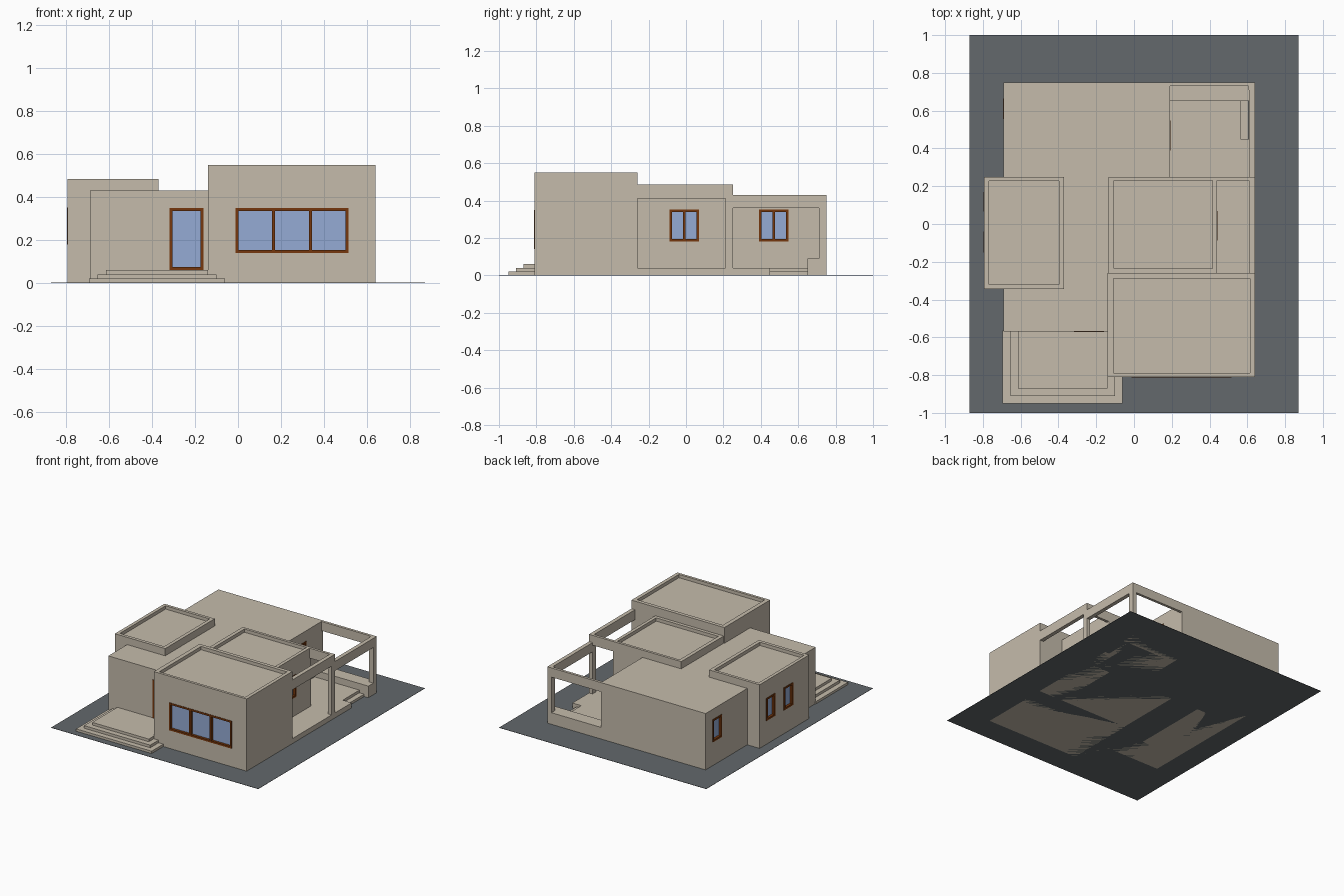
import bpy, bmesh
from mathutils import Vector

if "Cube" in bpy.data.objects:
    bpy.data.objects.remove(bpy.data.objects["Cube"])


def material(name, rgb):
    m = bpy.data.materials.new(name)
    m.diffuse_color = (*rgb, 1)
    m.use_nodes = True
    m.node_tree.nodes["Principled BSDF"].inputs["Base Color"].default_value = m.diffuse_color
    return m


STONE = material("beige_render", (0.56, 0.50, 0.41))
GROUND = material("slate_grey", (0.125, 0.14, 0.15))
WOOD = material("brown_wood", (0.18, 0.038, 0.004))
GLASS = material("blue_glass", (0.30, 0.41, 0.66))


def boxes(name, mat, items):
    """One object from boxes given as (x0, x1, y0, y1, z0, z1)."""
    bm = bmesh.new()
    for x0, x1, y0, y1, z0, z1 in items:
        vs = bmesh.ops.create_cube(bm, size=1)["verts"]
        for v in vs:
            v.co = Vector((x1 if v.co.x > 0 else x0,
                           y1 if v.co.y > 0 else y0,
                           z1 if v.co.z > 0 else z0))
    me = bpy.data.meshes.new(name)
    bm.to_mesh(me)
    bm.free()
    me.materials.append(mat)
    ob = bpy.data.objects.new(name, me)
    bpy.context.collection.objects.link(ob)
    return ob


def cut(ob, box):
    """Carve a box out of an object."""
    c = boxes("cutter", STONE, [box])
    c.hide_render = True
    mod = ob.modifiers.new("cut", "BOOLEAN")
    mod.operation = "DIFFERENCE"
    mod.solver = "EXACT"
    mod.object = c
    bpy.context.view_layer.objects.active = ob
    bpy.ops.object.modifier_apply(modifier=mod.name)
    bpy.data.objects.remove(c, do_unlink=True)


def window(name, wall, axis, plane, out, u0, u1, z0, z1, panes):
    """Recessed framed window; out is the wall's outward sign on the axis."""
    def place(a, b, d0, d1, lo, hi):
        p, q = sorted((plane - out * d0, plane - out * d1))
        return (p, q, a, b, lo, hi) if axis == "x" else (a, b, p, q, lo, hi)

    cut(wall, place(u0, u1, -0.02, 0.03, z0, z1))
    t, front, back = 0.014, -0.003, 0.03
    bars = [place(u0, u1, front, back, z0, z0 + t),
            place(u0, u1, front, back, z1 - t, z1)]
    for i in range(panes + 1):
        a = u0 + (u1 - u0 - t) * i / panes
        bars.append(place(a, a + t, front, back, z0 + t, z1 - t))
    boxes(name + "_frame", WOOD, bars)
    boxes(name + "_glass", GLASS,
          [place(u0 + t, u1 - t, 0.016, 0.024, z0 + t, z1 - t)])


# Ground plate
boxes("ground_plate", GROUND, [(-0.87, 0.87, -1, 1, 0, 0.002)])

# Solid building volumes
main = boxes("main_volume", STONE, [(-0.69, 0.19, -0.57, 0.75, 0, 0.43)])
front = boxes("front_volume", STONE, [(-0.14, 0.64, -0.81, -0.26, 0, 0.55)])
middle = boxes("middle_volume", STONE, [(-0.135, 0.44, -0.265, 0.25, 0, 0.485)])
left = boxes("left_volume", STONE, [(-0.793, -0.37, -0.345, 0.25, 0, 0.485)])

# Sunken roofs behind parapets
cut(front, (-0.108, 0.613, -0.79, -0.288, 0.525, 0.7))
cut(middle, (-0.107, 0.415, -0.235, 0.23, 0.46, 0.7))
cut(left, (-0.768, -0.397, -0.32, 0.228, 0.46, 0.7))

# Entrance steps
for i in range(3):
    k = 0.04 * i
    boxes(f"entrance_step_{i + 1}", STONE,
          [(-0.695 + k, -0.06 - k, -0.95 + k, -0.565, 0.02 * i, 0.02 * (i + 1))])

# Side porch: floor, post and beams
boxes("side_porch_floor", STONE, [(0.435, 0.64, -0.265, 0.25, 0, 0.04)])
boxes("side_porch_frame", STONE, [
    (0.61, 0.64, 0.21, 0.25, 0.04, 0.485),
    (0.61, 0.64, -0.26, 0.21, 0.41, 0.485),
    (0.435, 0.61, 0.23, 0.25, 0.41, 0.485)])

# Back terrace: floor, step, low wall, post and beams
boxes("terrace_floor", STONE, [
    (0.185, 0.565, 0.25, 0.65, 0, 0.04),
    (0.565, 0.64, 0.25, 0.45, 0, 0.04)])
boxes("terrace_step", STONE, [(0.565, 0.605, 0.45, 0.65, 0, 0.02)])
boxes("terrace_low_wall", STONE, [(0.185, 0.64, 0.65, 0.75, 0, 0.09)])
boxes("terrace_frame", STONE, [
    (0.605, 0.64, 0.71, 0.75, 0.09, 0.43),
    (0.61, 0.64, 0.25, 0.71, 0.36, 0.43),
    (0.185, 0.605, 0.73, 0.75, 0.36, 0.43)])

# Door and windows
window("front_door", main, "y", -0.57, -1, -0.318, -0.16, 0.06, 0.35, 1)
window("front_window", front, "y", -0.81, -1, -0.012, 0.515, 0.14, 0.35, 3)
window("porch_window", middle, "x", 0.44, 1, -0.088, 0.07, 0.18, 0.352, 2)
window("terrace_window", main, "x", 0.19, 1, 0.39, 0.548, 0.18, 0.352, 2)
window("left_window_1", left, "x", -0.793, -1, -0.15, -0.04, 0.18, 0.352, 1)
window("left_window_2", left, "x", -0.793, -1, 0.065, 0.17, 0.18, 0.352, 1)
window("left_window_3", main, "x", -0.69, -1, 0.555, 0.665, 0.18, 0.352, 1)
